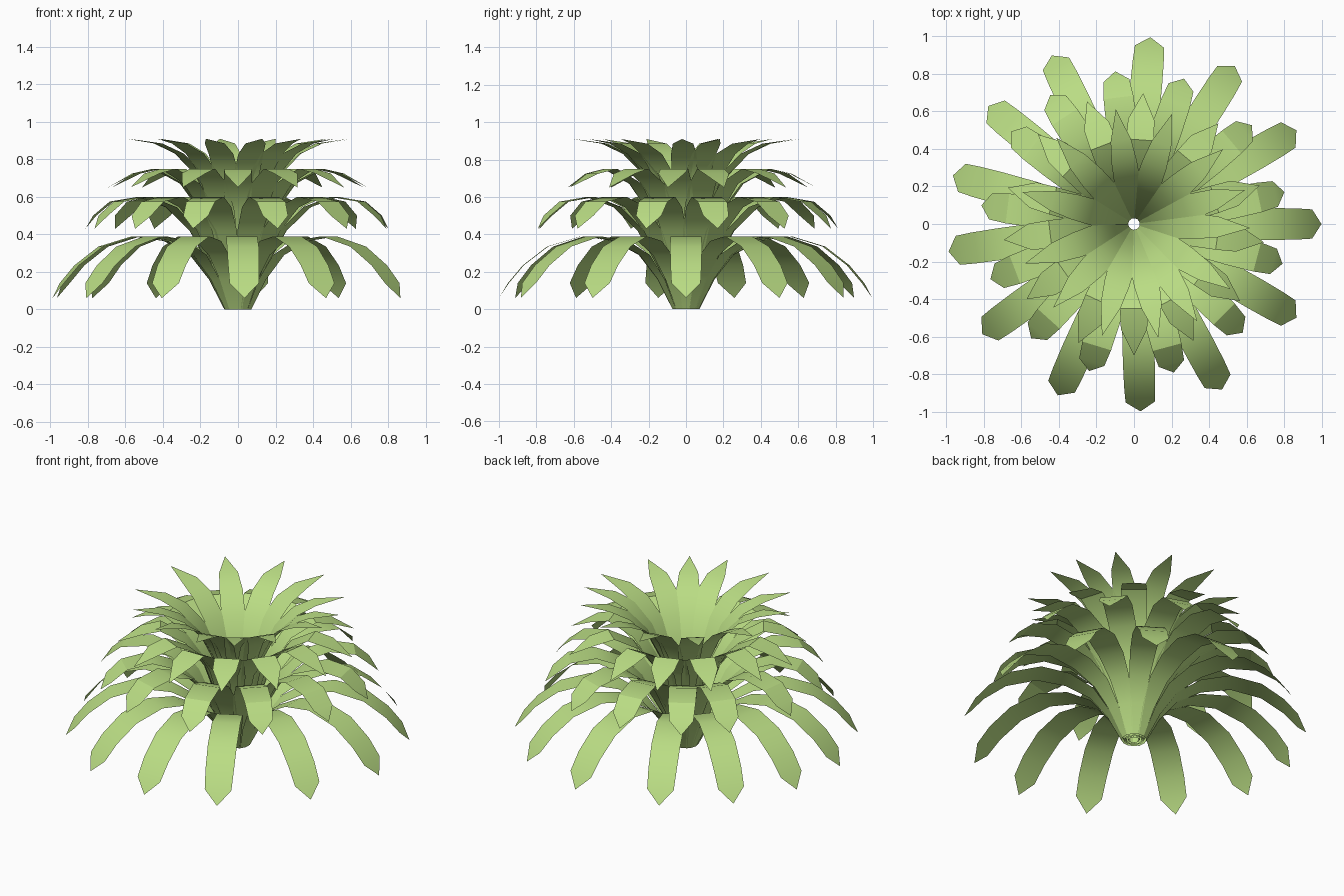
import bpy, bmesh, math

leaf_green = bpy.data.materials.new("leaf green")
leaf_green.diffuse_color = (0.49, 0.72, 0.23, 1)


def leaf_tier(name, profile, angles):
    """Ring of arching strap leaves; profile rows are (radius, height, half width)."""
    bm = bmesh.new()
    for deg in angles:
        a = math.radians(deg)
        c, s = math.cos(a), math.sin(a)
        rows = []
        for r, z, w in profile:
            sides = (-w, w) if w else (0,)
            rows.append([bm.verts.new((r * c - t * s, r * s + t * c, z)) for t in sides])
        for lo, hi in zip(rows, rows[1:]):
            # quads along the strap, a triangle at the pointed tip
            bm.faces.new([lo[0]] + hi[:1] + hi[1:] + [lo[1]])
    bmesh.ops.reverse_faces(bm, faces=bm.faces[:])
    mesh = bpy.data.meshes.new(name)
    bm.to_mesh(mesh)
    bm.free()
    mesh.materials.append(leaf_green)
    ob = bpy.data.objects.new(name, mesh)
    bpy.context.collection.objects.link(ob)
    bpy.context.view_layer.objects.active = ob
    ob.select_set(True)
    bpy.ops.object.shade_smooth_by_angle(angle=math.radians(30))
    ob.select_set(False)


# Lowest, widest leaves drooping almost to the ground
leaf_tier("bottom_leaves",
          [(0.07, 0, 0.02), (0.15, 0.16, 0.04), (0.25, 0.29, 0.06), (0.39, 0.365, 0.075),
           (0.56, 0.39, 0.083), (0.74, 0.335, 0.085), (0.87, 0.235, 0.083),
           (0.95, 0.14, 0.078), (1.0, 0.06, 0)],
          [0, 30, 57.5, 85, 116, 141, 165, 188.5, 216, 246, 272, 298, 330])

# Second tier
leaf_tier("lower_middle_leaves",
          [(0.055, 0, 0.02), (0.14, 0.22, 0.05), (0.25, 0.42, 0.07), (0.38, 0.545, 0.08),
           (0.53, 0.60, 0.083), (0.68, 0.575, 0.08), (0.77, 0.50, 0.07), (0.82, 0.43, 0)],
          [12, 40, 71, 97, 123, 143, 173, 201, 228, 253, 285, 315, 345])

# Third tier with folded pointed tips
leaf_tier("upper_middle_leaves",
          [(0.045, 0, 0.02), (0.11, 0.28, 0.05), (0.19, 0.52, 0.07), (0.30, 0.67, 0.075),
           (0.45, 0.75, 0.075), (0.56, 0.725, 0.07), (0.70, 0.65, 0)],
          [270, 297, 324, 352, 17, 50, 86, 111, 137, 164, 187, 215, 245])

# Upright crown
leaf_tier("crown_leaves",
          [(0.03, 0, 0.015), (0.08, 0.32, 0.04), (0.14, 0.56, 0.06), (0.22, 0.72, 0.07),
           (0.33, 0.83, 0.068), (0.45, 0.885, 0.055), (0.62, 0.91, 0)],
          [358, 17, 40, 71, 99, 132, 164, 200, 226, 254, 282, 303, 326])
